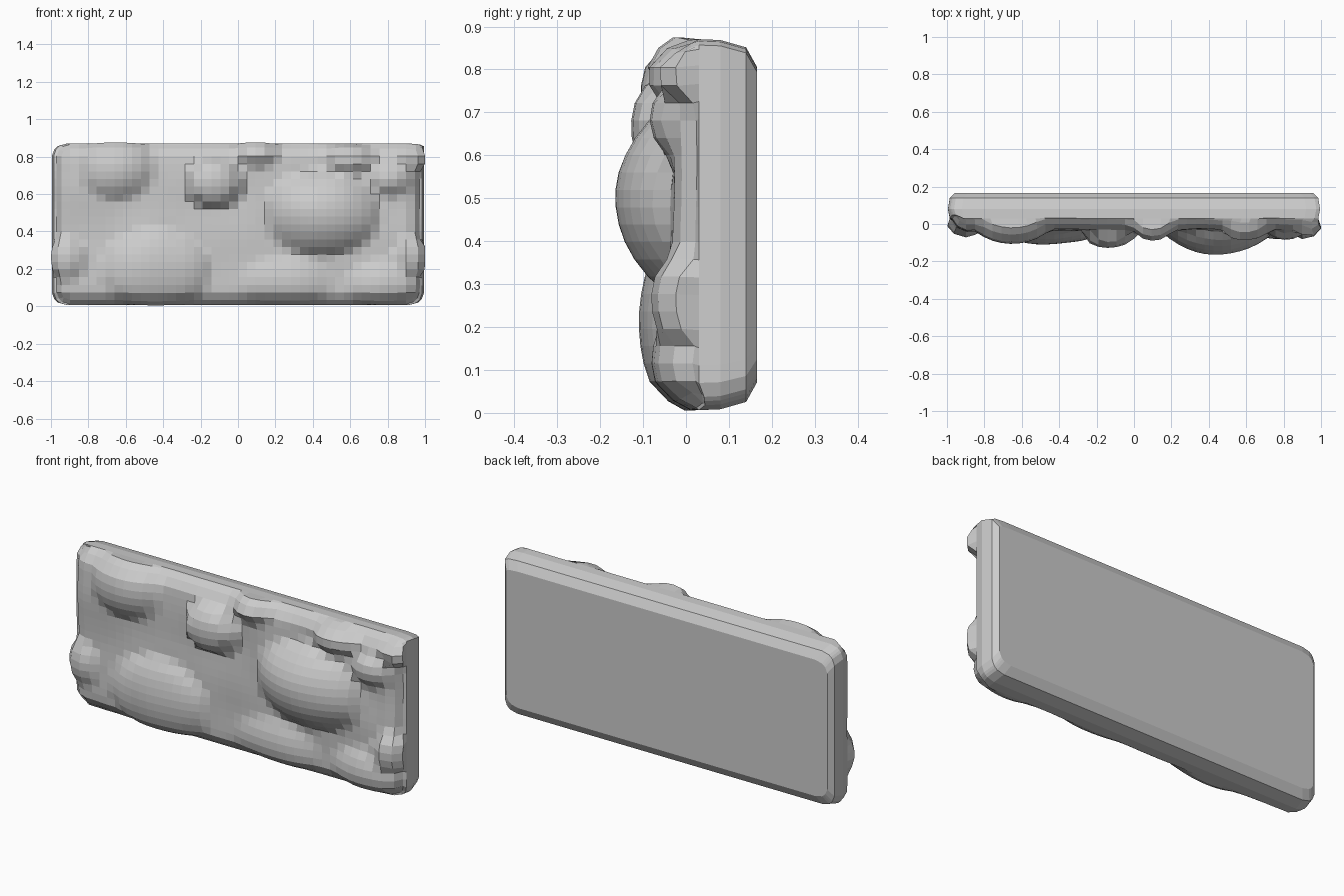
import bpy, bmesh, math
from mathutils import noise, Vector

if "Cube" in bpy.data.objects:
    bpy.data.objects.remove(bpy.data.objects["Cube"])

# Rock lumps on the front: x, z, radius x, radius z, height, sharpness (lower = steeper rim)
LUMPS = [
    (-0.65, 0.75, 0.20, 0.18, 0.075, 0.9),
    (-0.13, 0.66, 0.15, 0.13, 0.095, 0.45),
    (0.45, 0.50, 0.31, 0.23, 0.132, 0.9),
    (-0.44, 0.20, 0.29, 0.22, 0.080, 0.8),
    (0.10, 0.83, 0.11, 0.08, 0.060, 0.7),
    (0.60, 0.79, 0.13, 0.08, 0.055, 0.6),
    (0.81, 0.68, 0.11, 0.09, 0.050, 0.7),
    (0.96, 0.80, 0.07, 0.08, 0.050, 0.5),
    (0.93, 0.26, 0.09, 0.11, 0.055, 0.6),
    (-0.92, 0.26, 0.10, 0.12, 0.045, 0.7),
    (0.25, 0.13, 0.26, 0.14, 0.045, 1.2),
    (0.78, 0.12, 0.20, 0.13, 0.050, 1.0),
]
COLS, ROWS = 42, 22


def lump_height(x, z):
    best = 0.0
    for cx, cz, rx, rz, h, p in LUMPS:
        r2 = ((x - cx) / rx) ** 2 + ((z - cz) / rz) ** 2
        if r2 < 1:
            best = max(best, h * (1 - r2) ** p)
    return best


def spread(n, lo, hi, edge):
    """Even stations with one extra close station at each end."""
    inner = [lo + edge + (hi - lo - 2 * edge) * i / (n - 2) for i in range(n - 1)]
    return [lo] + inner + [hi]


def front_point(x, z):
    h = lump_height(x, z)
    y = -0.033 - h + 0.012 * noise.noise(Vector((x * 4, 3.1, z * 4)))
    # Rounded rim
    dx = max(0, 1 - (0.97 - abs(x)) / 0.06)
    dz = max(0, 1 - min(z - 0.012, 0.865 - z) / 0.08)
    y += 0.055 * min(1.3, dx * dx + dz * dz)
    # Round the outline corners, and let edge lumps push outward
    px, pz = x, z
    ex, ez = max(0, abs(x) - 0.90), max(0, abs(z - 0.4385) - 0.3565)
    d = math.hypot(ex, ez)
    if ex > 0 and ez > 0:
        s = max(ex, ez) / d
        px = math.copysign(0.90 + ex * s, x)
        pz = 0.4385 + math.copysign(0.3565 + ez * s, z - 0.4385)
    px += math.copysign(dx * min(0.03, h * 0.8), x)
    pz += math.copysign(dz * min(0.01, h * 0.25), z - 0.4385)
    return px, y, pz


bm = bmesh.new()
xs = spread(COLS, -0.97, 0.97, 0.025)
zs = spread(ROWS, 0.012, 0.865, 0.022)
grid = [[bm.verts.new(front_point(x, z)) for x in xs] for z in zs]
for j in range(ROWS):
    for i in range(COLS):
        bm.faces.new((grid[j][i], grid[j][i + 1], grid[j + 1][i + 1], grid[j + 1][i]))

# Perimeter loop of the front, carried back through rounded rings
rim = (grid[0] + [grid[j][-1] for j in range(1, ROWS)]
       + grid[-1][::-1] + [grid[j][0] for j in range(ROWS - 1, 0, -1)])
base = [v.co.copy() for v in rim]
RINGS = [(0.03, 0.985, 0.432), (0.08, 0.995, 0.430), (0.14, 0.985, 0.413), (0.165, 0.96, 0.368)]
prev = rim
for y, half_x, half_z in RINGS:
    ring = []
    for c in base:
        px = max(-0.97, min(0.97, c.x)) / 0.97 * half_x
        pz = max(-1, min(1, (c.z - 0.4385) / 0.4265)) * half_z
        ring.append(bm.verts.new((px, max(y, c.y + 0.005), 0.4385 + pz)))
    for k in range(len(ring)):
        n = (k + 1) % len(ring)
        bm.faces.new((prev[k], ring[k], ring[n], prev[n]))
    prev = ring
# Flat back
bm.faces.new(prev)
bmesh.ops.recalc_face_normals(bm, faces=bm.faces)

mesh = bpy.data.meshes.new("rock_slab")
bm.to_mesh(mesh)
bm.free()
slab = bpy.data.objects.new("rock_slab", mesh)
bpy.context.collection.objects.link(slab)
